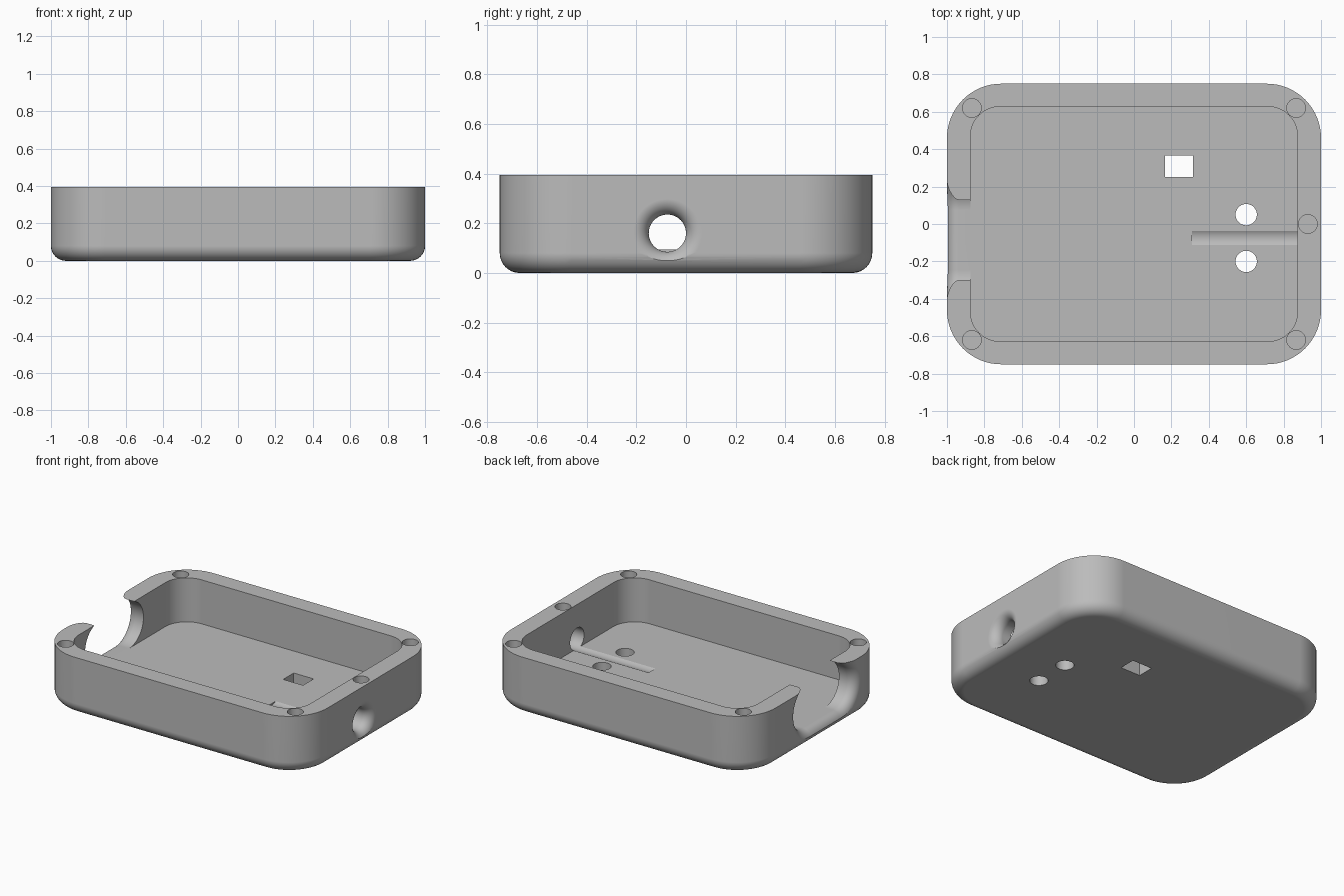
import bpy
import bmesh
from math import sin, cos, pi, sqrt, radians

if "Cube" in bpy.data.objects:
    bpy.data.objects.remove(bpy.data.objects["Cube"])

HEIGHT, FLOOR, FLARE = 0.395, 0.095, 0.063


def make_material(name, value):
    mat = bpy.data.materials.new(name)
    mat.use_nodes = True
    colour = (value, value, value, 1)
    mat.diffuse_color = colour
    mat.node_tree.nodes["Principled BSDF"].inputs["Base Color"].default_value = colour
    return mat


def ring(hu, hv, r, seg=16):
    """Rounded rectangle outline; a circle when hu = hv = r."""
    pts = []
    for q, (su, sv) in enumerate([(1, 1), (-1, 1), (-1, -1), (1, -1)]):
        for i in range(seg + 1):
            a = (q + i / seg) * pi / 2
            pts.append((su * (hu - r) + r * cos(a), sv * (hv - r) + r * sin(a)))
    return pts


def loft(name, sections, centre=(0, 0), axis="z"):
    """Closed solid through (position, outline) sections along an axis."""
    bm = bmesh.new()
    loops = []
    for w, outline in sections:
        loop = []
        for u, v in outline:
            u, v = u + centre[0], v + centre[1]
            loop.append(bm.verts.new((u, v, w) if axis == "z" else (w, u, v)))
        loops.append(loop)
    n = len(loops[0])
    for a, b in zip(loops, loops[1:]):
        for i in range(n):
            j = (i + 1) % n
            bm.faces.new((a[i], a[j], b[j], b[i]))
    bm.faces.new(loops[0])
    bm.faces.new(loops[-1])
    bmesh.ops.remove_doubles(bm, verts=bm.verts, dist=1e-5)
    bmesh.ops.recalc_face_normals(bm, faces=bm.faces)
    mesh = bpy.data.meshes.new(name)
    bm.to_mesh(mesh)
    bm.free()
    obj = bpy.data.objects.new(name, mesh)
    bpy.context.scene.collection.objects.link(obj)
    return obj


def prism(name, centre, hu, hv, r, low, high):
    outline = ring(hu, hv, r)
    return loft(name, [(low, outline), (high, outline)], centre)


def flared_port(name, side, inner_x, centre, hu, hv, r, steps=10):
    """Opening through an end wall, rounded outwards like a trumpet."""
    sections = [(side * inner_x, ring(hu, hv, r))]
    for i in range(steps + 1):
        a = i / steps * pi / 2
        d = FLARE * (1 - cos(a))
        x = 1 - FLARE + FLARE * sin(a)
        sections.append((side * x, ring(hu + d, hv + d, r + d)))
    sections.append((side * 1.1, ring(hu + FLARE, hv + FLARE, r + FLARE)))
    return loft(name, sections, centre, "x")


# Tray body with rounded corners and a rounded bottom edge
edge, corner = 0.08, 0.29
sections = []
for i in range(9):
    a = i / 8 * pi / 2
    d = edge * (1 - sin(a))
    sections.append((edge * (1 - cos(a)), ring(1 - d, 0.75 - d, corner - d)))
sections.append((HEIGHT, ring(1, 0.75, corner)))
tray = loft("enclosure_tray", sections)

# Main cavity
cutters = [prism("cavity_cutter", (0, 0), 0.875, 0.628, 0.16, FLOOR, 0.6)]

# Wide connector opening on the left end, cable port and floor groove opposite
cutters.append(flared_port("connector_cutter", -1, 0.8, (-0.085, FLOOR + 0.155),
                           0.315, 0.155, 0.155))
cutters.append(flared_port("cable_cutter", 1, 0.31, (-0.075, 0.16),
                           0.075, 0.075, 0.075))

# Blind screw holes in the rim
screws = [(sx * 0.867, sy * 0.62) for sx in (-1, 1) for sy in (-1, 1)] + [(0.93, 0)]
for p in screws:
    cutters.append(prism("screw_cutter", p, 0.05, 0.05, 0.05, HEIGHT - 0.125, 0.6))

# Openings through the floor: two round, one rectangular
for y in (0.05, -0.2):
    cutters.append(prism("button_cutter", (0.6, y), 0.057, 0.057, 0.057, -0.1, 0.2))
cutters.append(prism("switch_cutter", (0.24, 0.308), 0.075, 0.057, 0, -0.1, 0.2))

for cutter in cutters:
    cutter.hide_render = True
    mod = tray.modifiers.new(cutter.name, "BOOLEAN")
    mod.operation = "DIFFERENCE"
    mod.solver = "EXACT"
    mod.object = cutter

# Bake the cuts and drop the cutters
depsgraph = bpy.context.evaluated_depsgraph_get()
mesh = bpy.data.meshes.new_from_object(tray.evaluated_get(depsgraph))
tray.modifiers.clear()
tray.data = mesh
for cutter in cutters:
    bpy.data.objects.remove(cutter)

# Plain grey, smooth rounds with crisp edges
mesh.materials.clear()
mesh.materials.append(make_material("plain_grey", 0.5))
for poly in mesh.polygons:
    poly.material_index = 0
bpy.ops.object.select_all(action="DESELECT")
tray.select_set(True)
bpy.context.view_layer.objects.active = tray
bpy.ops.object.shade_smooth_by_angle(angle=radians(30))
normals = tray.modifiers.new("flat_walls", "WEIGHTED_NORMAL")
normals.keep_sharp = True
